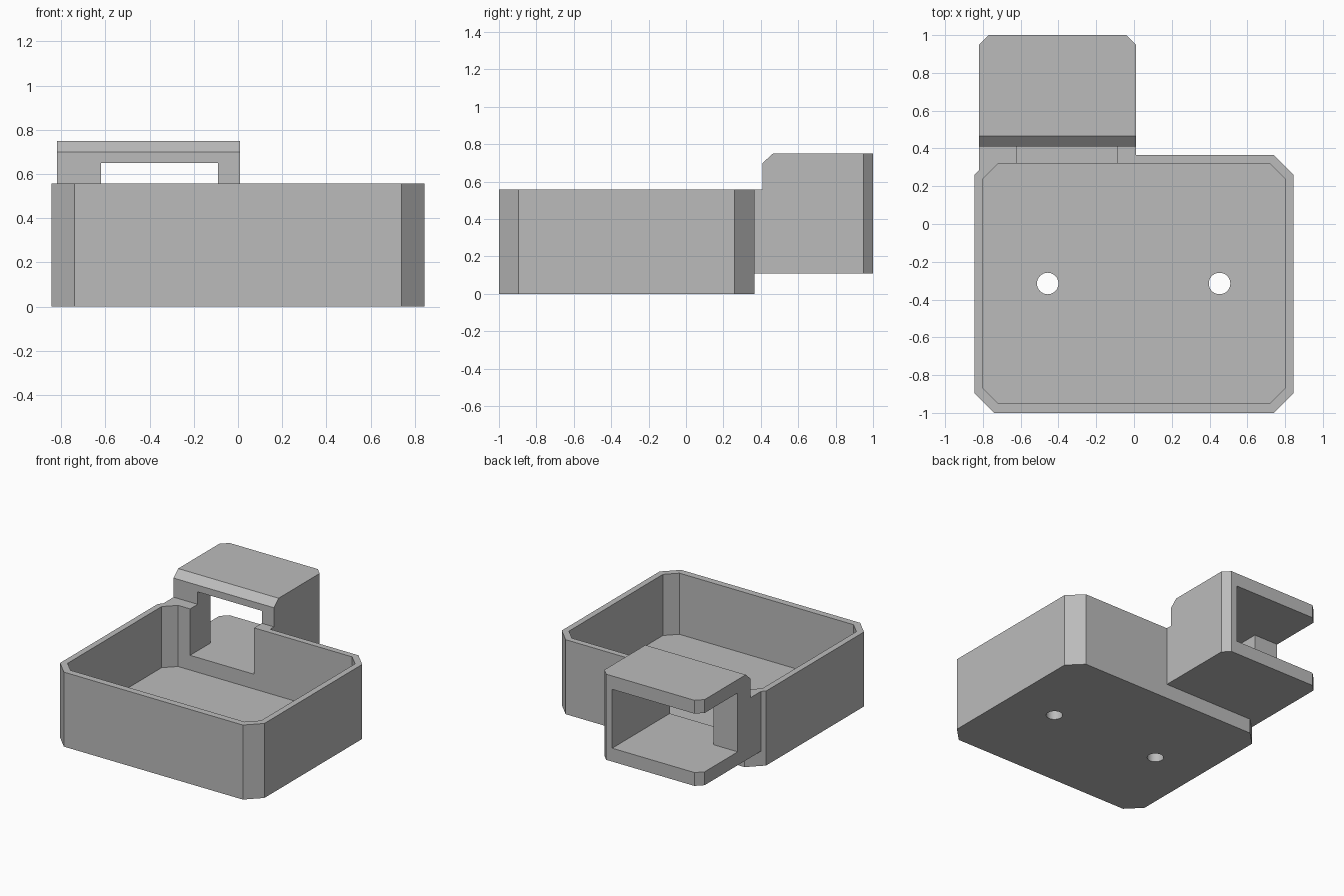
import bpy
import bmesh
from math import pi, cos, sin
from mathutils import Matrix, Vector

cube = bpy.data.objects.get("Cube")
if cube:
    bpy.data.objects.remove(cube, do_unlink=True)

grey = bpy.data.materials.new("plain grey")
grey.use_nodes = True
grey.diffuse_color = (0.5, 0.5, 0.5, 1)
grey.node_tree.nodes["Principled BSDF"].inputs["Base Color"].default_value = (0.5, 0.5, 0.5, 1)


def prism(name, points, low, high, along_x=False):
    """Extrude a flat outline along z, or a (y, z) outline along x."""
    bm = bmesh.new()
    place = (lambda p, h: (h, p[0], p[1])) if along_x else (lambda p, h: (p[0], p[1], h))
    face = bm.faces.new([bm.verts.new(place(p, low)) for p in points])
    top = bmesh.ops.extrude_face_region(bm, geom=[face])["geom"]
    shift = Vector(place((0, 0), high - low))
    bmesh.ops.translate(bm, vec=shift, verts=[v for v in top if isinstance(v, bmesh.types.BMVert)])
    bmesh.ops.recalc_face_normals(bm, faces=bm.faces)
    mesh = bpy.data.meshes.new(name)
    bm.to_mesh(mesh)
    bm.free()
    mesh.materials.append(grey)
    obj = bpy.data.objects.new(name, mesh)
    bpy.context.collection.objects.link(obj)
    return obj


def chamfered(x0, x1, y0, y1, front, back):
    """Rectangle outline with cut corners."""
    pts = [(x0 + front, y0), (x1 - front, y0), (x1, y0 + front), (x1, y1 - back),
           (x1 - back, y1), (x0 + back, y1), (x0, y1 - back), (x0, y0 + front)]
    return list(dict.fromkeys(pts))


def combine(target, tool, operation):
    """Apply a boolean and discard the tool."""
    mod = target.modifiers.new(operation, "BOOLEAN")
    mod.operation = operation
    mod.solver = "EXACT"
    mod.object = tool
    bpy.context.view_layer.objects.active = target
    bpy.ops.object.modifier_apply(modifier=mod.name)
    bpy.data.objects.remove(tool, do_unlink=True)


WALL_TOP = 0.557

# Holder block with rounded-off back corners and a stepped, bevelled front
holder = prism("holder", chamfered(-0.82, 0.01, 0.25, 1, 0, 0.05), 0.11, 0.75)
step = [(0.1, WALL_TOP), (0.41, WALL_TOP), (0.41, 0.7), (0.465, 0.75), (0.465, 0.9), (0.1, 0.9)]
combine(holder, prism("step_cutter", step, -1, 0.5, along_x=True), "DIFFERENCE")

# Tray body joined with the holder, then hollowed
tray = prism("tray_with_holder", chamfered(-0.845, 0.845, -1, 0.365, 0.105, 0.105), 0, WALL_TOP)
combine(tray, holder, "UNION")
cavity = chamfered(-0.8, 0.8, -0.95, 0.32, 0.08, 0.08)
combine(tray, prism("cavity_cutter", cavity, 0.1, 1), "DIFFERENCE")

# Passage from the tray into the holder, open at the back and right side
passage = [(-0.62, 0.2), (-0.09, 0.2), (-0.09, 1.1), (-1, 1.1), (-1, 0.56), (-0.62, 0.56)]
combine(tray, prism("passage_cutter", passage, 0.21, 0.65), "DIFFERENCE")

# Screw holes through the floor
for x in (-0.457, 0.453):
    ring = [(x + 0.057 * cos(i * pi / 16), -0.315 + 0.057 * sin(i * pi / 16)) for i in range(32)]
    combine(tray, prism("hole_cutter", ring, -0.1, 0.3), "DIFFERENCE")

# Smooth hole walls, sharp edges elsewhere
bpy.ops.object.select_all(action="DESELECT")
tray.select_set(True)
bpy.context.view_layer.objects.active = tray
bpy.ops.object.shade_smooth_by_angle(angle=pi / 6)
